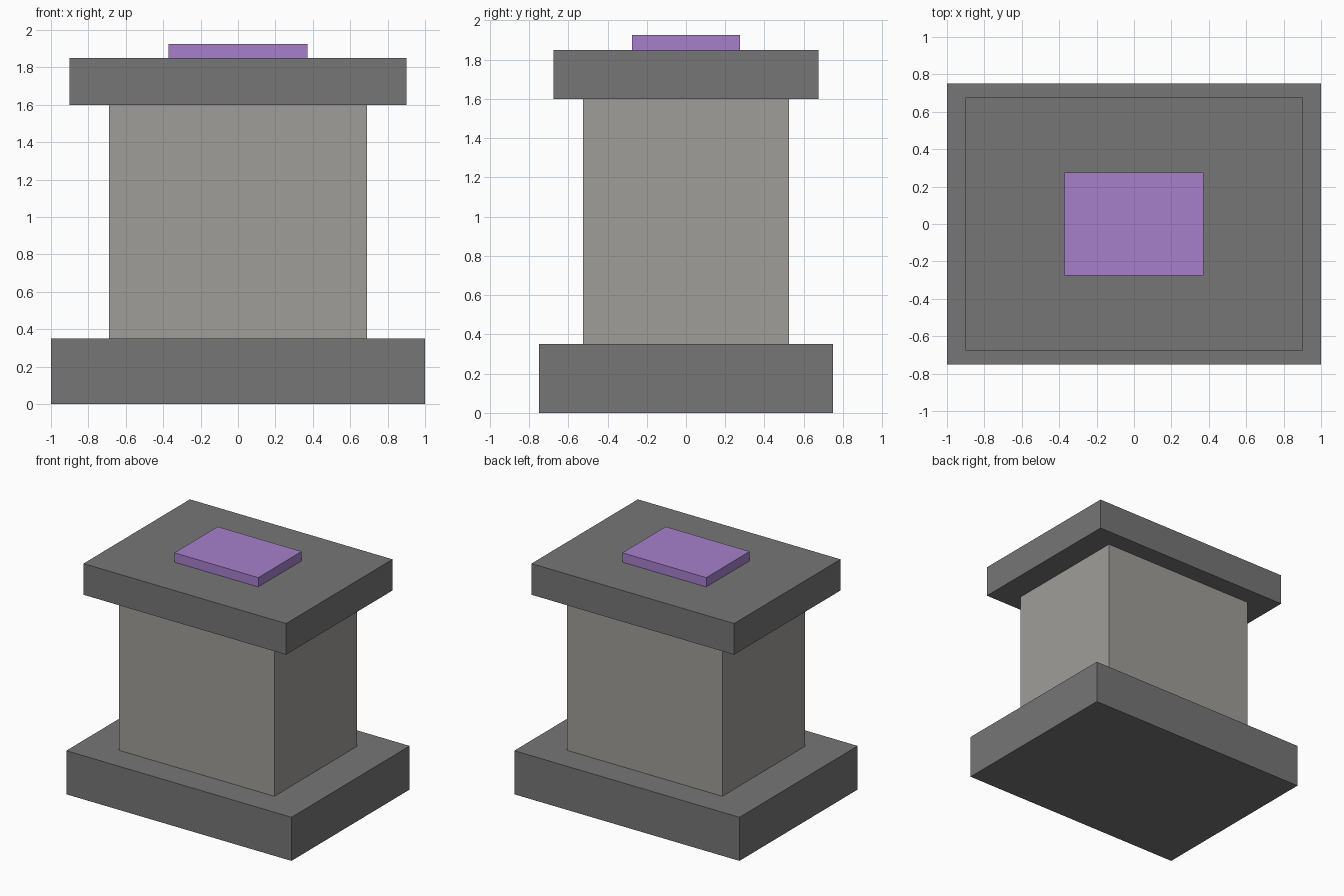
import bpy

default = bpy.data.objects.get("Cube")
if default:
    bpy.data.objects.remove(default, do_unlink=True)


def material(name, rgb):
    mat = bpy.data.materials.new(name)
    mat.use_nodes = True
    colour = (*rgb, 1.0)
    mat.diffuse_color = colour
    mat.node_tree.nodes["Principled BSDF"].inputs["Base Color"].default_value = colour
    return mat


def block(name, width, depth, bottom, top, mat):
    """Box centred on the z axis, spanning bottom to top."""
    bpy.ops.mesh.primitive_cube_add(size=1, location=(0, 0, (bottom + top) / 2))
    obj = bpy.context.object
    obj.name = obj.data.name = name
    obj.scale = (width, depth, top - bottom)
    bpy.ops.object.transform_apply(location=False, rotation=False, scale=True)
    obj.data.materials.append(mat)
    return obj


dark_stone = material("dark grey stone", (0.18, 0.18, 0.185))
light_stone = material("warm grey stone", (0.345, 0.337, 0.315))
purple = material("purple", (0.38, 0.216, 0.6))

# Pedestal, from the ground up
block("base_slab", 2.0, 1.5, 0.0, 0.35, dark_stone)
block("pillar", 1.38, 1.05, 0.35, 1.6, light_stone)
block("top_slab", 1.8, 1.35, 1.6, 1.85, dark_stone)
block("top_plate", 0.745, 0.55, 1.85, 1.925, purple)
